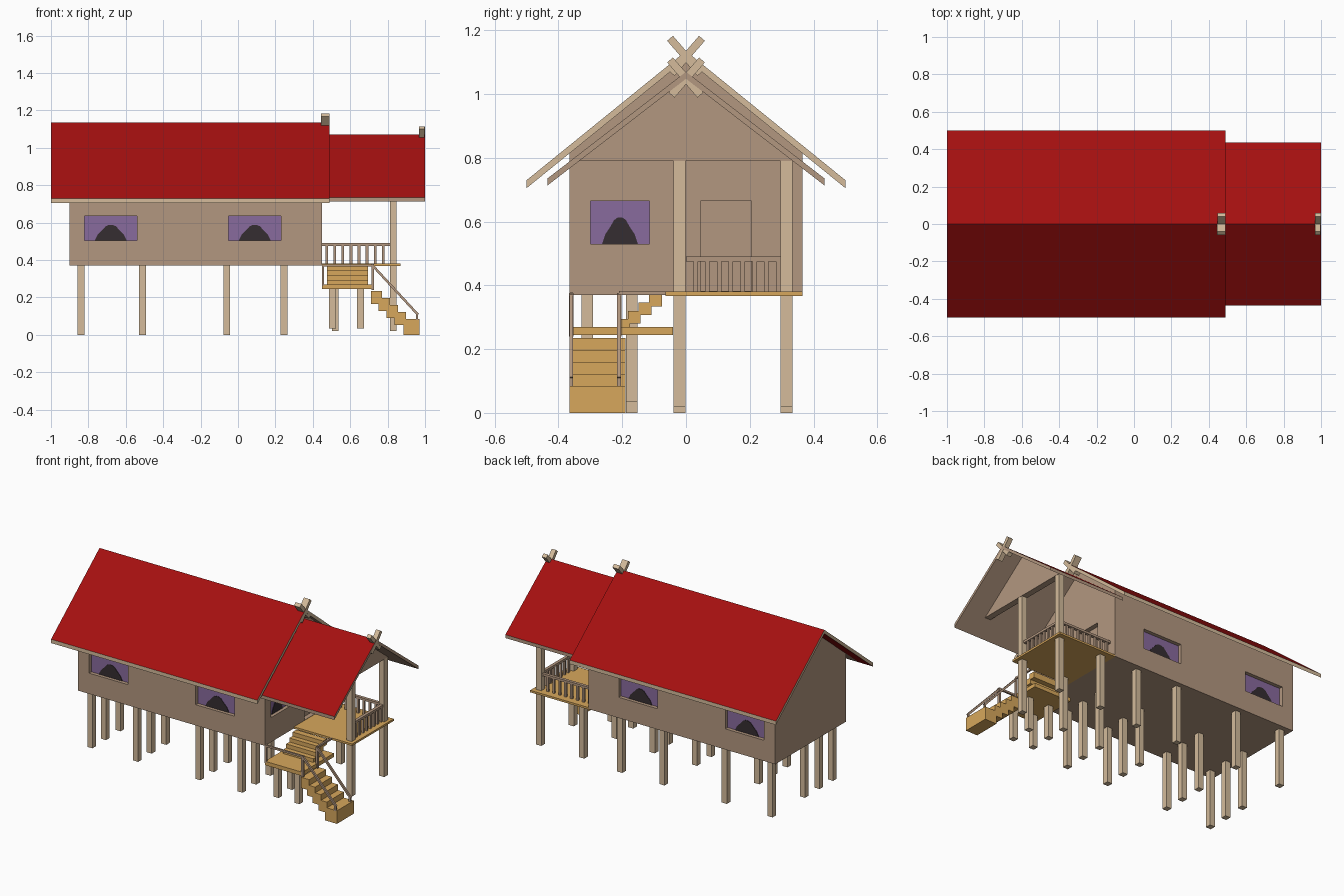
import bpy, bmesh
from mathutils import Vector

if "Cube" in bpy.data.objects:
    bpy.data.objects.remove(bpy.data.objects["Cube"])


def material(name, rgb):
    m = bpy.data.materials.new(name)
    m.diffuse_color = (*rgb, 1)
    m.use_nodes = True
    m.node_tree.nodes["Principled BSDF"].inputs["Base Color"].default_value = m.diffuse_color
    return m


BROWN = material("brown wood", (.45, .31, .215))
TAN = material("light tan wood", (.66, .50, .33))
RED = material("red roof", (.376, .005, .005))
ORANGE = material("orange wood", (.68, .386, .107))
PURPLE = material("purple shutter", (.25, .145, .34))
DARK = material("dark opening", (.036, .027, .031))


def prism(pts, axis, a, b):
    """2D outline extruded along x (axis 0), y (axis 1) or z (axis 2)."""
    return pts, axis, a, b


def box(x0, x1, y0, y1, z0, z1):
    return prism([(x0, y0), (x1, y0), (x1, y1), (x0, y1)], 2, z0, z1)


def bar(p, q, w):
    """Outline of a straight bar of width w from p to q."""
    p, q = Vector(p), Vector(q)
    d = (q - p).normalized() * w / 2
    n = Vector((-d.y, d.x))
    return [tuple(v) for v in (p - n, q - n, q + n, p + n)]


def make(name, mats, solids, rule=None, cut_x=None):
    bm = bmesh.new()
    for pts, axis, a, b in solids:
        rings = []
        for t in (a, b):
            ring = []
            for u, v in pts:
                co = [u, v]
                co.insert(axis, t)
                ring.append(bm.verts.new(co))
            rings.append(ring)
        lo, hi = rings
        bm.faces.new(lo)
        bm.faces.new(hi[::-1])
        n = len(pts)
        for i in range(n):
            j = (i + 1) % n
            bm.faces.new((lo[j], lo[i], hi[i], hi[j]))
    bmesh.ops.recalc_face_normals(bm, faces=bm.faces[:])
    if cut_x is not None:
        bmesh.ops.bisect_plane(bm, geom=bm.verts[:] + bm.edges[:] + bm.faces[:],
                               plane_co=(cut_x, 0, 0), plane_no=(1, 0, 0))
        bm.normal_update()
    if rule:
        for f in bm.faces:
            f.material_index = rule(f)
    me = bpy.data.meshes.new(name)
    bm.to_mesh(me)
    bm.free()
    for m in mats:
        me.materials.append(m)
    ob = bpy.data.objects.new(name, me)
    bpy.context.collection.objects.link(ob)
    return ob


# House body: gabled prism with recessed windows and a doorway
house = make("house_body", [BROWN], [prism(
    [(-.365, .37), (.365, .37), (.365, .816), (0, 1.112), (-.365, .816)], 0, -.90, .45)])
DEPTH = .03
cuts, shutters, arches = [], [], []
ARCH = [(-.085, 0), (.085, 0), (.07, .03), (.045, .055), (.028, .075), (.01, .083),
        (-.01, .083), (-.028, .075), (-.045, .055), (-.07, .03)]
for s in (-1, 1):
    face = s * .365
    back = face - s * DEPTH
    for x in (-.68, .09):
        cuts.append(box(x - .14, x + .14, *sorted((back, face + s * .05)), .505, .635))
        shutters.append(box(x - .14, x + .14, *sorted((back, back + s * .006)), .505, .635))
        arches.append(prism([(x + u, .505 + v) for u, v in ARCH], 1, back, back + s * .009))
cuts.append(box(.42, .50, -.30, -.115, .53, .665))
shutters.append(box(.42, .426, -.30, -.115, .53, .665))
arches.append(prism([(-.207 + u * .66, .53 + v) for u, v in ARCH], 0, .42, .429))
cuts.append(box(.42, .50, .045, .205, .382, .665))
cutter = make("opening_cutter", [BROWN], cuts)
cutter.hide_render = True
cutter.hide_viewport = True
mod = house.modifiers.new("openings", 'BOOLEAN')
mod.operation = 'DIFFERENCE'
mod.solver = 'EXACT'
mod.object = cutter
make("window_shutters", [PURPLE], shutters)
make("window_openings", [DARK], arches)


# Roofs: chevron sections, red on top, wood below
def roof(name, half, eave, ridge, t, x0, x1, mats, cut):
    pts = [(-half, eave), (0, ridge), (half, eave),
           (half, eave - t), (0, ridge - t), (-half, eave - t)]

    def rule(f):
        if f.normal.z > .3:
            return 0
        if f.normal.z < -.3:
            return 0 if f.calc_center_median().x < -.9 else 1
        return 2
    make(name, mats, [prism(pts, 0, x0, x1)], rule, cut)


roof("main_roof", .50, .73, 1.135, .025, -1.0, .49, [RED, BROWN, TAN], -.9)
roof("porch_roof", .435, .735, 1.07, .022, .45, 1.0, [RED, BROWN, BROWN], None)
make("porch_gable", [BROWN], [prism([(-.34, .79), (.34, .79), (0, 1.05)], 0, .81, .85)])

# Crossed gable finials
for name, x0, x1, z in (("main_finial", .445, .49, 1.115), ("porch_finial", .967, 1.0, 1.047)):
    make(name, [TAN], [prism(bar((-s * .045, z - .05), (s * .05, z + .06), .024), 0,
                             x0 + (s > 0) * .002, x1 - (s < 0) * .002) for s in (-1, 1)])


# Stilts under the house, porch and landing
def post(x, y, z0, z1, w=.037):
    return box(x - w / 2, x + w / 2, y - w / 2, y + w / 2, z0, z1)


make("house_stilts", [TAN], [post(x, y, 0, .375) for x in (-.84, -.51, -.06, .245)
                             for y in (-.31, -.17, -.02, .315)])
make("porch_posts", [TAN], [post(x, y, .02, top) for x, top in ((.52, .37), (.83, .80))
                            for y in (-.02, .315)])
make("landing_posts", [TAN], [post(x, y, .035, .25) for x in (.505, .655)
                              for y in (-.31, -.17)])

# Porch deck, landing and two flights of steps
make("porch_deck", [ORANGE], [box(.45, .87, -.065, .365, .367, .38)])
make("landing", [ORANGE], [box(.45, .72, -.365, -.04, .245, .27)])
make("upper_steps", [ORANGE], [box(.475, .695, -.215 + .033 * i, -.175 + .033 * i,
                                   .255 + .026 * i, .294 + .026 * i) for i in range(4)])
make("lower_steps", [ORANGE],
     [box(.71 + .0425 * i, .77 + .0425 * i, -.365, -.19, .165 - .0375 * i, .235 - .0375 * i)
      for i in range(4)] + [box(.885, .97, -.365, -.19, 0, .085)])

# Porch railing with balusters on the right and back edges
rails = [box(.82, .84, 0, .30, .475, .49), box(.45, .815, .305, .325, .475, .49)]
rails += [post(.83, .03 + .037 * i, .38, .48, .014) for i in range(8)]
rails += [post(.475 + .043 * i, .315, .38, .48, .014) for i in range(8)]
make("porch_railing", [BROWN], rails)

# Stair and landing handrails
hand = []
for y in (-.36, -.21):
    hand.append(prism(bar((.72, .37), (.962, .108), .013), 1, y - .006, y + .006))
    hand.append(post(.72, y, .24, .376, .014))
    hand.append(post(.957, y, .08, .112, .012))
hand += [box(.45, .72, -.366, -.354, .365, .377), box(.714, .726, -.21, -.065, .370, .382),
         post(.455, -.36, .26, .37, .012)]
make("handrails", [BROWN], hand)
